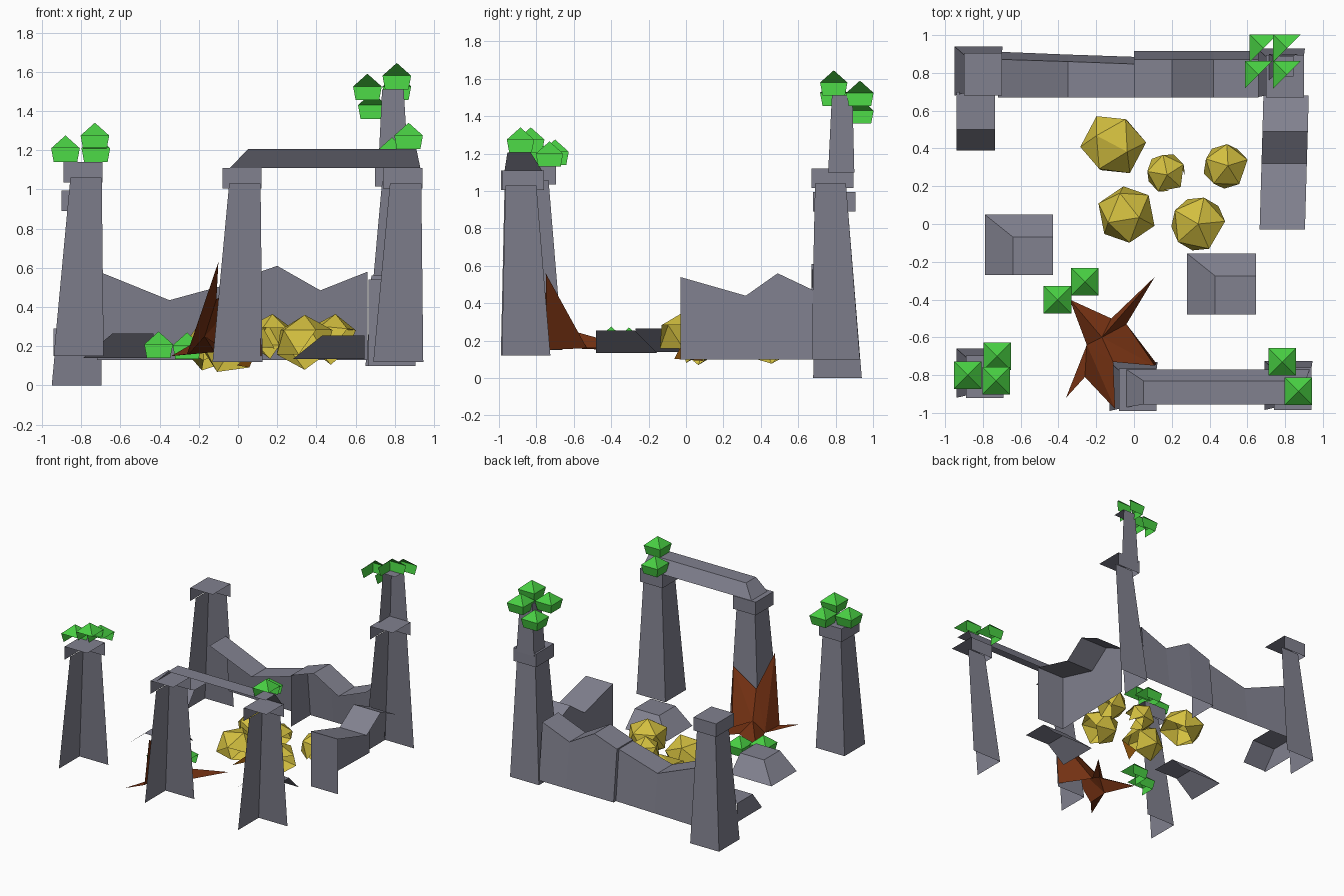
import bpy, bmesh
from mathutils import Vector, Euler

if "Cube" in bpy.data.objects:
    bpy.data.objects.remove(bpy.data.objects["Cube"])

VIEW = Vector((-1, 1, 1.2))  # the ruin is a half-open shell, closed only toward this side


def material(name, rgb):
    m = bpy.data.materials.new(name)
    m.diffuse_color = (*rgb, 1)
    m.use_nodes = True
    m.node_tree.nodes["Principled BSDF"].inputs["Base Color"].default_value = m.diffuse_color
    return m


STONE = material("grey stone", (0.22, 0.22, 0.275))
GREEN = material("leaf green", (0.065, 0.62, 0.055))
YELLOW = material("straw yellow", (0.65, 0.52, 0.05))
ORANGE = material("orange", (0.75, 0.24, 0.01))
BROWN = material("bark brown", (0.17, 0.03, 0.006))


def shell(name, verts, faces, mat):
    me = bpy.data.meshes.new(name)
    me.from_pydata(verts, [], faces)
    bm = bmesh.new()
    bm.from_mesh(me)
    bm.normal_update()
    bmesh.ops.reverse_faces(bm, faces=[f for f in bm.faces if f.normal.dot(VIEW) < 0])
    bm.to_mesh(me)
    bm.free()
    me.materials.append(mat)
    ob = bpy.data.objects.new(name, me)
    bpy.context.collection.objects.link(ob)
    return ob


SIDES = {"W": (3, 0, 4, 7), "N": (2, 3, 7, 6), "T": (4, 5, 6, 7)}


def frustum(name, lo, hi, z0, z1, keep="WNT", mat=STONE):
    """Open block between two rectangles given as (x0, x1, y0, y1)."""
    verts = [(r[i], r[j], z) for r, z in ((lo, z0), (hi, z1))
             for i, j in ((0, 2), (1, 2), (1, 3), (0, 3))]
    return shell(name, verts, [SIDES[k] for k in keep], mat)


def pillar(name, x, y, z0, z1):
    frustum(name + "_shaft", (x, x + .255, y, y + .26),
            (x + .085, x + .245, y + .02, y + .185), z0, z1 - .08, "WN")
    cap = (x + .05, x + .25, y, y + .225)
    frustum(name + "_cap", cap, cap, z1 - .105, z1)


def wall(name, stations, z0, end):
    """stations: (outer base xy, outer top xy, inner top xy, top z)."""
    verts, faces = [], []
    for base, outer, inner, z in stations:
        verts += [(*base, z0), (*outer, z), (*inner, z), (*inner, z0)]
    for i in range(len(stations) - 1):
        a, b = 4 * i, 4 * i + 4
        faces += [(a, b, b + 1, a + 1), (a + 1, b + 1, b + 2, a + 2)]
    if end:
        faces.append((0, 1, 2, 3))
    return shell(name, verts, faces, STONE)


def leaf(name, x, y, z, half_top):
    b, m = .06, .073
    ring = ((-1, -1), (1, -1), (1, 1), (-1, 1))
    verts = [(x + u * b, y + v * b, z) for u, v in ring]
    verts += [(x + u * m, y + v * m, z + .07) for u, v in ring]
    verts.append((x, y, z + .135))
    faces = [SIDES["W"], SIDES["N"], (7, 4, 8), (6, 7, 8)]
    if not half_top:
        faces += [(4, 5, 8), (5, 6, 8)]
    shell(name, verts, faces, GREEN)


def rock(name, x, y, z, r, h, turn, orange=False):
    me = bpy.data.meshes.new(name)
    bm = bmesh.new()
    bmesh.ops.create_icosphere(bm, subdivisions=1, radius=1)
    bmesh.ops.rotate(bm, verts=bm.verts, matrix=Euler(turn).to_matrix())
    bm.normal_update()
    d = VIEW.normalized()
    for f in bm.faces:
        if orange and f.normal.dot(Vector((.75, -.1, -.65))) > .85:
            f.material_index = 1
    bmesh.ops.delete(bm, context="FACES", geom=[
        f for f in bm.faces if f.normal.dot(d) < -.45 and f.material_index == 0])
    bmesh.ops.scale(bm, verts=bm.verts, vec=(r, r, h))
    bmesh.ops.translate(bm, verts=bm.verts, vec=(x, y, z))
    bm.to_mesh(me)
    bm.free()
    me.materials.append(YELLOW)
    me.materials.append(ORANGE)
    bpy.context.collection.objects.link(bpy.data.objects.new(name, me))


# Pillars
pillar("front_left_pillar", -.94, -.92, .15, 1.14)
pillar("back_left_pillar", -.95, .68, 0, .995)
pillar("front_middle_pillar", -.13, -.99, .12, 1.11)
pillar("front_right_pillar", .69, -.985, .12, 1.11)
pillar("back_right_pillar", .65, .67, .10, 1.12)
frustum("tall_pillar_top", (.715, .87, .76, .90), (.735, .845, .78, .89), 1.1, 1.51)

# Lintel across the front gateway
frustum("lintel", (-.04, .93, -.97, -.77), (.05, .91, -.955, -.83), 1.11, 1.205)

# Broken walls
wall("back_left_wall", [((x, b), (x, t), (x, .67), z) for x, b, t, z in (
    (-.72, .912, .872, .585), (-.35, .897, .86, .435), (0, .885, .847, .53))], .13, False)
wall("back_right_wall", [((x, .915), (x, .872), (x, .67), z) for x, z in (
    (0, .54), (.20, .61), (.42, .485), (.66, .58))], .13, True)
wall("right_wall", [((x, y), (x, y), (x + .24, y), z) for x, y, z in (
    (.665, -.03, .54), (.675, .32, .44), (.68, .49, .56), (.685, .68, .47))], .10, True)
wall("left_low_wall", [((-.94, y), (-.94, y), (-.735, y), z) for y, z in (
    (.39, .15), (.50, .29), (.70, .29))], .14, False)

# Fallen stones
frustum("left_fallen_stone", (-.79, -.43, -.27, .05), (-.64, -.43, -.27, -.07), .14, .265)
frustum("right_fallen_stone", (.28, .645, -.48, -.155), (.43, .645, -.48, -.275), .135, .255)

# Leaf clumps
for i, (x, y, z) in enumerate((
        (-.725, -.70, 1.14), (-.88, -.80, 1.14), (-.73, -.83, 1.205),
        (.785, -.73, 1.13), (.87, -.885, 1.205), (-.405, -.40, .14), (-.26, -.305, .135),
        (.81, .79, 1.51), (.66, .79, 1.455), (.81, .93, 1.455), (.685, .93, 1.36))):
    leaf("leaf_%d" % i, x, y, z, z > 1.3)

# Yellow boulders
rock("boulder_1", -.11, .42, .20, .175, .14, (.3, .4, .2), False)
rock("boulder_2", .17, .27, .25, .115, .115, (.1, 0, .5), False)
rock("boulder_3", .485, .305, .235, .13, .13, (0, .1, .3), False)
rock("boulder_4", -.04, .05, .20, .16, .145, (.4, .2, .9), True)
rock("boulder_5", .34, 0, .22, .16, .14, (0, 0, .1), False)

# Torn stump with roots, wrapped around the gateway pillar
shell("stump", [
    (.11, -.75, .56), (-.11, -.73, .44), (-.10, -.98, .63), (-.17, -.60, .25),
    (.12, -.74, .15), (-.04, -.53, .16), (.11, -.28, .16), (-.12, -.50, .17),
    (-.34, -.40, .15), (-.25, -.64, .16), (-.36, -.92, .15), (-.26, -.81, .16)],
    [(0, 1, 3), (0, 3, 5), (0, 5, 4), (5, 3, 6), (6, 3, 7), (7, 3, 8), (8, 3, 9),
     (9, 3, 1), (9, 1, 2), (9, 2, 11), (9, 11, 10)], BROWN)
